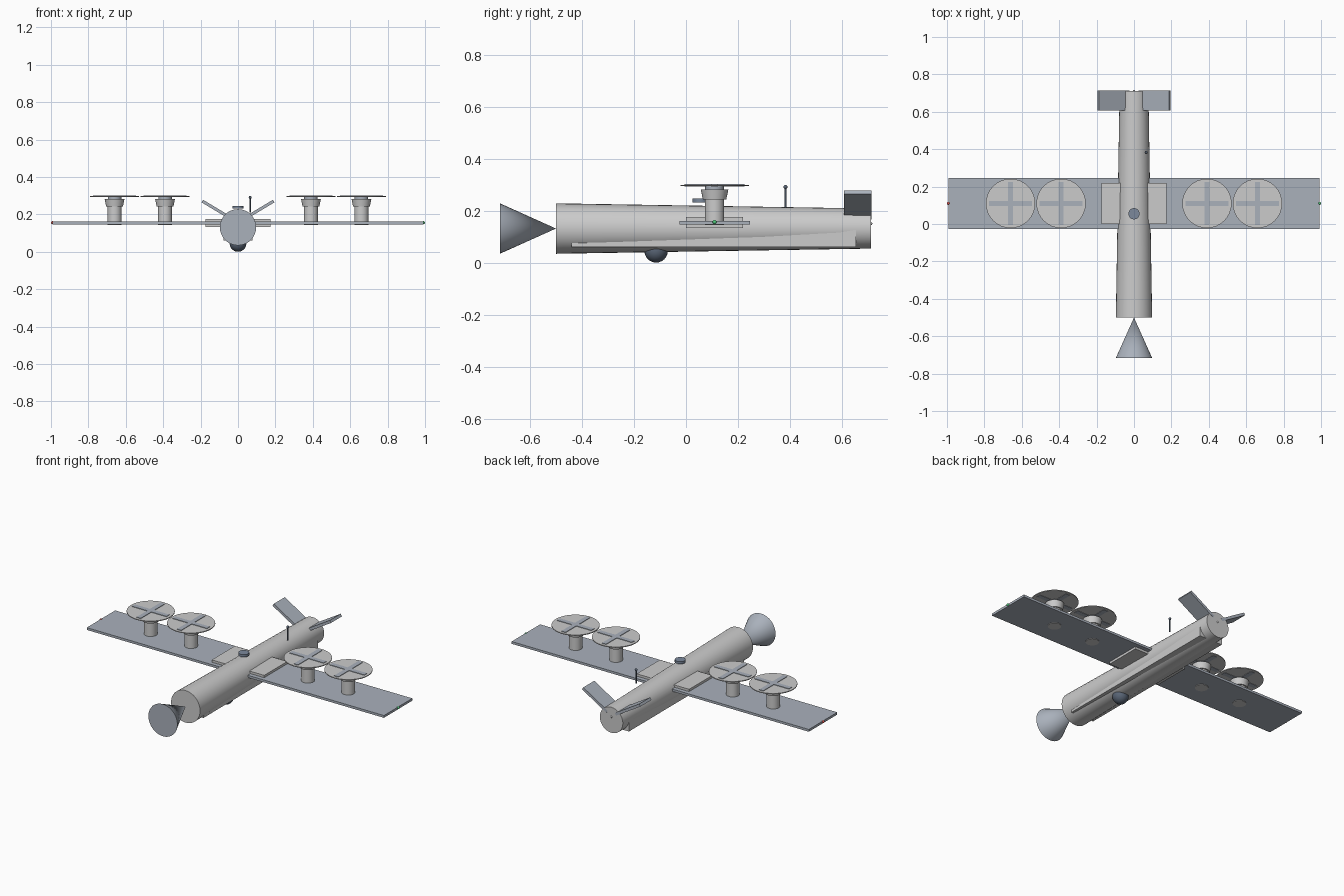
import bpy
from math import radians, pi, cos, sin

if "Cube" in bpy.data.objects:
    bpy.data.objects.remove(bpy.data.objects["Cube"])


def material(name, rgb):
    m = bpy.data.materials.new(name)
    m.diffuse_color = (*rgb, 1)
    m.use_nodes = True
    m.node_tree.nodes["Principled BSDF"].inputs["Base Color"].default_value = m.diffuse_color
    return m


BLUE = material("blue_grey", (0.40, 0.44, 0.50))
PALE = material("pale_grey", (0.75, 0.76, 0.77))
DARK = material("dark_glass", (0.10, 0.13, 0.18))
STEEL = material("steel_blue", (0.20, 0.25, 0.33))
RED = material("red_light", (0.8, 0.08, 0.06))
GREEN = material("green_light", (0.08, 0.6, 0.2))


def finish(name, mat, smooth=False):
    o = bpy.context.object
    o.name = name
    if mat:
        o.data.materials.append(mat)
    if smooth:
        bpy.ops.object.shade_smooth_by_angle(angle=radians(35))
    return o


def box(name, size, loc, mat=None, rot=(0, 0, 0)):
    bpy.ops.mesh.primitive_cube_add(size=1, location=loc, rotation=rot)
    bpy.context.object.scale = size
    return finish(name, mat)


def cone(name, r1, r2, start, end, mat=None, axis="z", centre=(0, 0), sides=32):
    """Tapered cylinder from start (r1) to end (r2) along z or y."""
    mid = (start + end) / 2
    if axis == "z":
        loc, rot = (centre[0], centre[1], mid), (0, 0, 0)
    else:
        loc, rot = (centre[0], mid, centre[1]), (-pi / 2, 0, 0)
    bpy.ops.mesh.primitive_cone_add(vertices=sides, radius1=r1, radius2=r2,
                                    depth=end - start, location=loc, rotation=rot)
    return finish(name, mat, True)


def ball(name, r, loc, mat=None, seg=16):
    bpy.ops.mesh.primitive_uv_sphere_add(segments=seg, ring_count=seg // 2,
                                         radius=r, location=loc)
    return finish(name, mat, True)


# Fuselage, nose cone (its point meets the body) and belly fairing
cone("fuselage", 0.097, 0.077, -0.5, 0.712, axis="y", centre=(0, 0.131))
cone("nose_cone", 0.097, 0.0, -0.716, -0.5, BLUE, "y", (0, 0.131))
box("belly_fairing", (0.155, 1.095, 0.066), (0, 0.107, 0.093), PALE)

# Wing and root fairings
box("wing", (1.984, 0.271, 0.014), (0, 0.11, 0.154), BLUE)
for s in (-1, 1):
    box("wing_root_fairing", (0.115, 0.22, 0.042), (s * 0.1175, 0.11, 0.154), PALE)
    ball("wingtip_light", 0.008, (s * 0.992, 0.11, 0.156), GREEN if s > 0 else RED, 12)

# V-tail
angle = radians(31)
for s in (-1, 1):
    length = 0.19
    cx = 0.191 - cos(angle) * length / 2
    cz = 0.271 - sin(angle) * length / 2
    box("tail_fin", (length, 0.105, 0.016), (s * cx, 0.6605, cz), BLUE,
        (0, -s * angle, 0))
ball("tail_light", 0.006, (0, 0.711, 0.15), PALE, 12)

# Lift motors with four-blade rotors
for x in (-0.66, -0.39, 0.39, 0.66):
    c = (x, 0.11)
    cone("motor_pod", 0.037, 0.037, 0.144, 0.255, centre=c)
    cone("motor_housing", 0.045, 0.053, 0.243, 0.282, centre=c)
    cone("rotor_hub", 0.036, 0.036, 0.28, 0.295, BLUE, centre=c)
    cone("rotor_disc", 0.132, 0.132, 0.294, 0.299, PALE, centre=c)
    for turn in (0, pi / 2):
        box("rotor_blades", (0.23, 0.028, 0.010), (*c, 0.297), BLUE, (0, 0, turn))

# Sensor ball, top receiver and antenna
ball("sensor_ball", 0.045, (0, -0.115, 0.045), DARK, 24)
cone("receiver_puck", 0.03, 0.03, 0.231, 0.246, STEEL, centre=(0, 0.055))
cone("antenna_mast", 0.004, 0.004, 0.21, 0.293, DARK, centre=(0.065, 0.383), sides=12)
ball("antenna_tip", 0.008, (0.065, 0.383, 0.291), DARK, 12)
